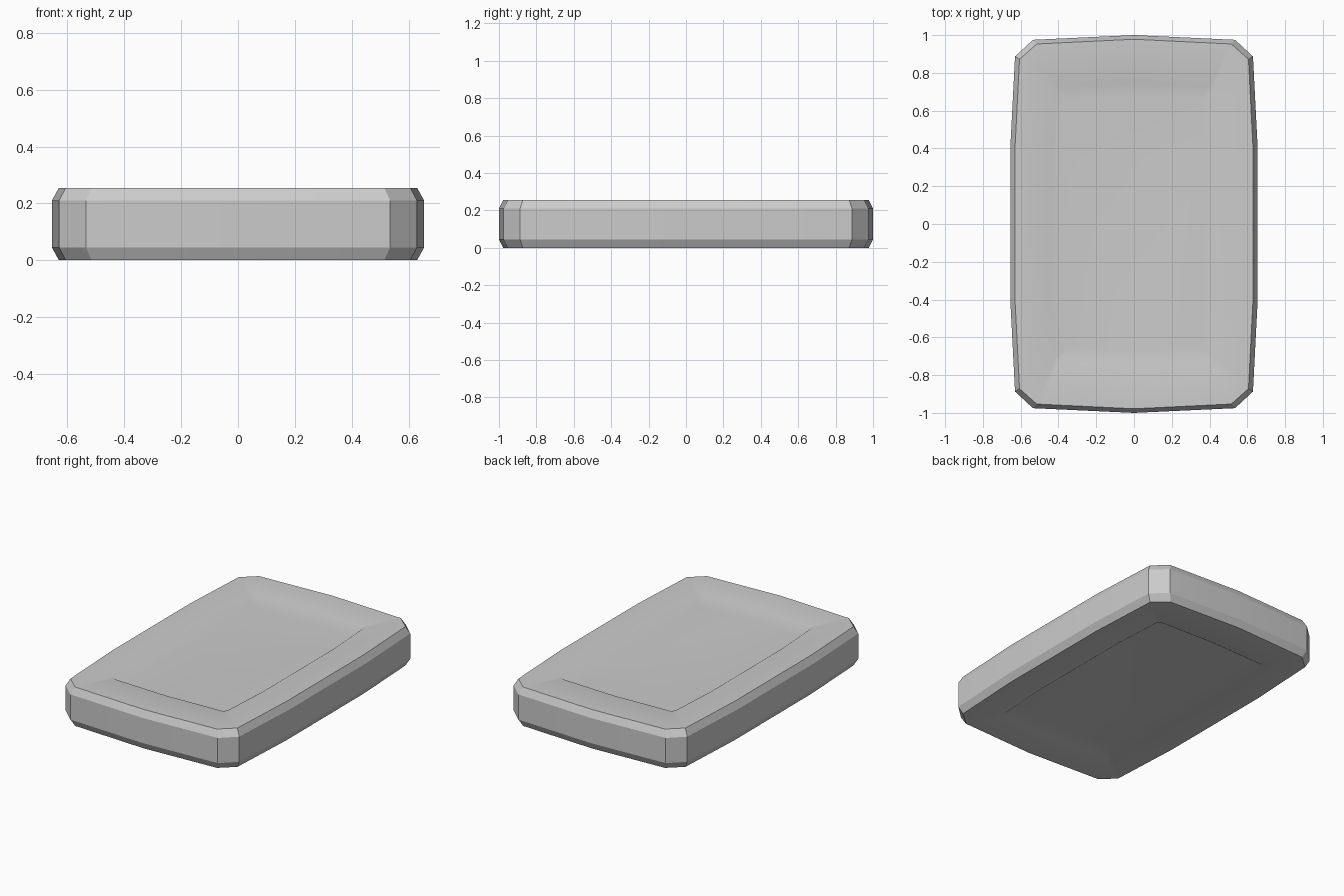
import bpy
import bmesh

if "Cube" in bpy.data.objects:
    bpy.data.objects.remove(bpy.data.objects["Cube"])

TOP = 0.255


def outline(quarter):
    """Mirror a quarter outline (back centre to right side) into a full loop."""
    right = quarter + [(x, -y) for x, y in reversed(quarter)]
    return right + [(-x, y) for x, y in reversed(right) if x > 0]


# Quarter outlines: outer wall, bevel edge, recess rim, recess floor
wall = outline([(0, 1.0), (0.535, 0.975), (0.63, 0.887), (0.655, 0.40)])
edge = outline([(0, 0.978), (0.515, 0.953), (0.606, 0.872), (0.63, 0.40)])
rim = outline([(0, 0.742), (0.395, 0.727), (0.417, 0.705), (0.437, 0.37)])
floor = outline([(0, 0.675), (0.35, 0.662), (0.357, 0.655), (0.376, 0.36)])

# Stack of loops from the lower recess floor, round the wall, to the upper one
half = [(floor, 0.045), (rim, 0.0), (edge, 0.0), (wall, 0.045)]
stack = half + [(pts, TOP - z) for pts, z in reversed(half)]

bm = bmesh.new()
loops = [[bm.verts.new((x, y, z)) for x, y in pts] for pts, z in stack]
for a, b in zip(loops, loops[1:]):
    n = len(a)
    for i in range(n):
        j = (i + 1) % n
        bm.faces.new((a[i], a[j], b[j], b[i]))
bm.faces.new(loops[0])
bm.faces.new(loops[-1])
bmesh.ops.recalc_face_normals(bm, faces=bm.faces)

# Crisp outer bevels and corners, soft recesses
for f in bm.faces:
    f.smooth = True
for e in bm.edges:
    inside = all(abs(v.co.x) < 0.45 and abs(v.co.y) < 0.75 for v in e.verts)
    e.smooth = inside or e.calc_face_angle(0) < 0.35

mesh = bpy.data.meshes.new("slab_body")
bm.to_mesh(mesh)
bm.free()
slab = bpy.data.objects.new("slab_body", mesh)
bpy.context.collection.objects.link(slab)
weighted = slab.modifiers.new("weighted_normals", 'WEIGHTED_NORMAL')
weighted.keep_sharp = True
